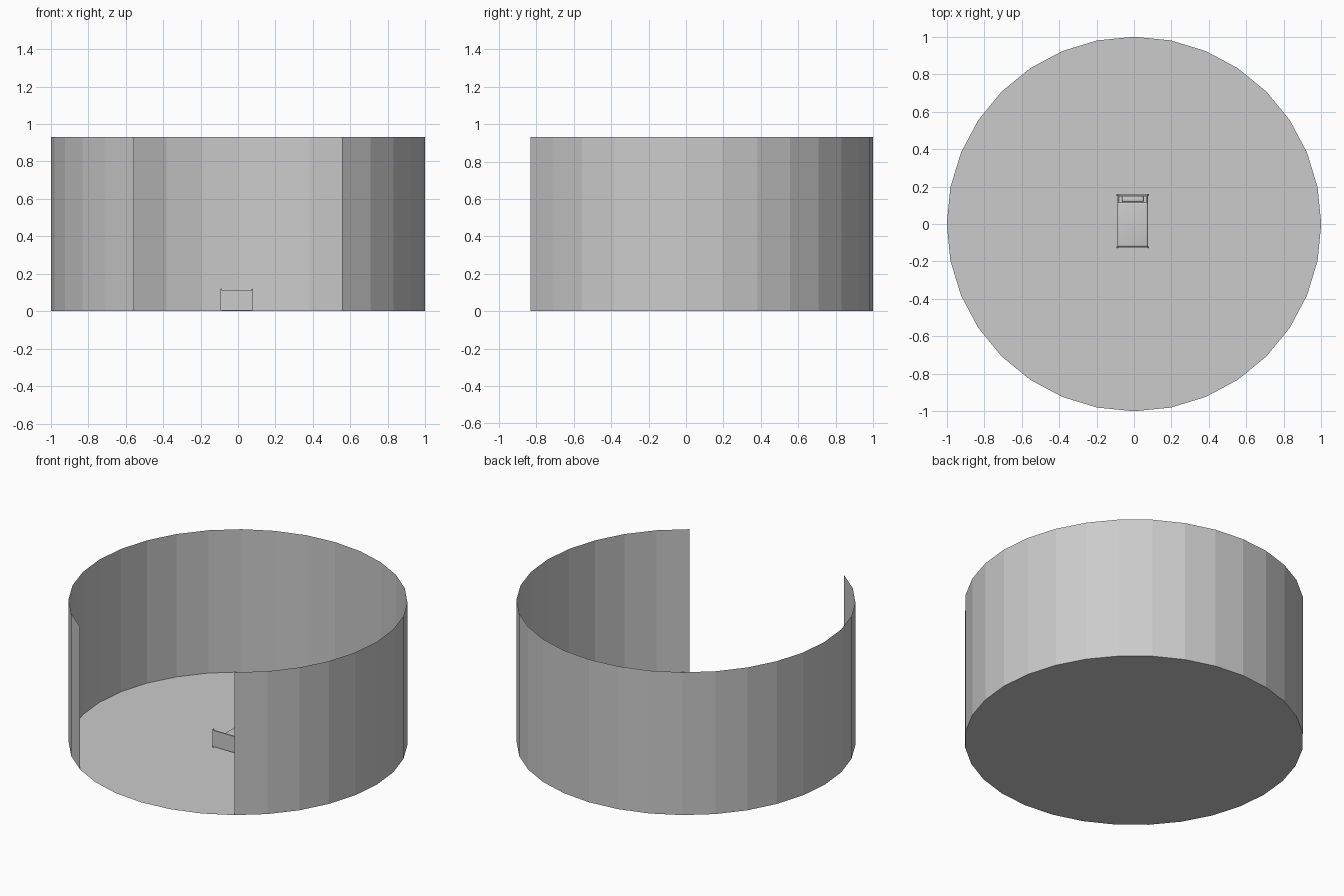
import bpy, bmesh, math
from mathutils import Matrix, Vector

if "Cube" in bpy.data.objects:
    bpy.data.objects.remove(bpy.data.objects["Cube"])

SIDES, HEIGHT = 32, 0.93
BED_X = -0.007


def make_object(name, bm):
    mesh = bpy.data.meshes.new(name)
    bm.normal_update()
    bm.to_mesh(mesh)
    bm.free()
    obj = bpy.data.objects.new(name, mesh)
    bpy.context.collection.objects.link(obj)
    return obj


def box(name, x, y, z, bevel=0.0, segments=3):
    bm = bmesh.new()
    size = (x[1] - x[0], y[1] - y[0], z[1] - z[0])
    mid = Vector((sum(x) / 2 + BED_X, sum(y) / 2, sum(z) / 2))
    bmesh.ops.create_cube(bm, size=1, matrix=Matrix.Translation(mid) @ Matrix.Diagonal((*size, 1)))
    obj = make_object(name, bm)
    if bevel:
        mod = obj.modifiers.new("soft_edges", 'BEVEL')
        mod.width, mod.segments = bevel, segments
        for p in obj.data.polygons:
            p.use_smooth = True
    return obj


def rim_point(i, z):
    a = 2 * math.pi * i / SIDES
    return (math.cos(a), math.sin(a), z)


# Round floor
bm = bmesh.new()
bm.faces.new([bm.verts.new(rim_point(i, 0)) for i in range(SIDES)])
make_object("floor", bm)

# Faceted thin wall, six segments left open at the front
bm = bmesh.new()
columns = [[bm.verts.new(rim_point(i, z)) for z in (0, HEIGHT)] for i in range(-5, 22)]
for a, b in zip(columns, columns[1:]):
    bm.faces.new((a[0], b[0], b[1], a[1]))
make_object("wall", bm)

# Headboard and footboard: panel, top rail, posts with knobs
for end, y in (("foot", -0.125), ("head", 0.155)):
    box(end + "board_panel", (-0.08, 0.08), (y - 0.002, y + 0.002), (0.005, 0.105))
    box(end + "board_rail", (-0.085, 0.085), (y - 0.004, y + 0.004), (0.104, 0.112))
    for side, s in (("left", -1), ("right", 1)):
        x = s * 0.083
        box(f"{end}_{side}_post", (x - 0.004, x + 0.004), (y - 0.004, y + 0.004), (0, 0.114))
        bm = bmesh.new()
        bmesh.ops.create_uvsphere(bm, u_segments=10, v_segments=6, radius=0.005,
                                  matrix=Matrix.Translation((x + BED_X, y, 0.116)))
        make_object(f"{end}_{side}_knob", bm)

# Side rails
for side, s in (("left", -1), ("right", 1)):
    box(side + "_side_rail", sorted((s * 0.076, s * 0.081)), (-0.125, 0.155), (0.02, 0.04))

# Mattress, blanket and pillow
box("mattress", (-0.075, 0.075), (-0.12, 0.15), (0.022, 0.046), 0.006)
box("blanket", (-0.081, 0.081), (-0.122, 0.116), (0.03, 0.052), 0.01, 4)
box("pillow", (-0.058, 0.058), (0.118, 0.15), (0.044, 0.062), 0.008)
